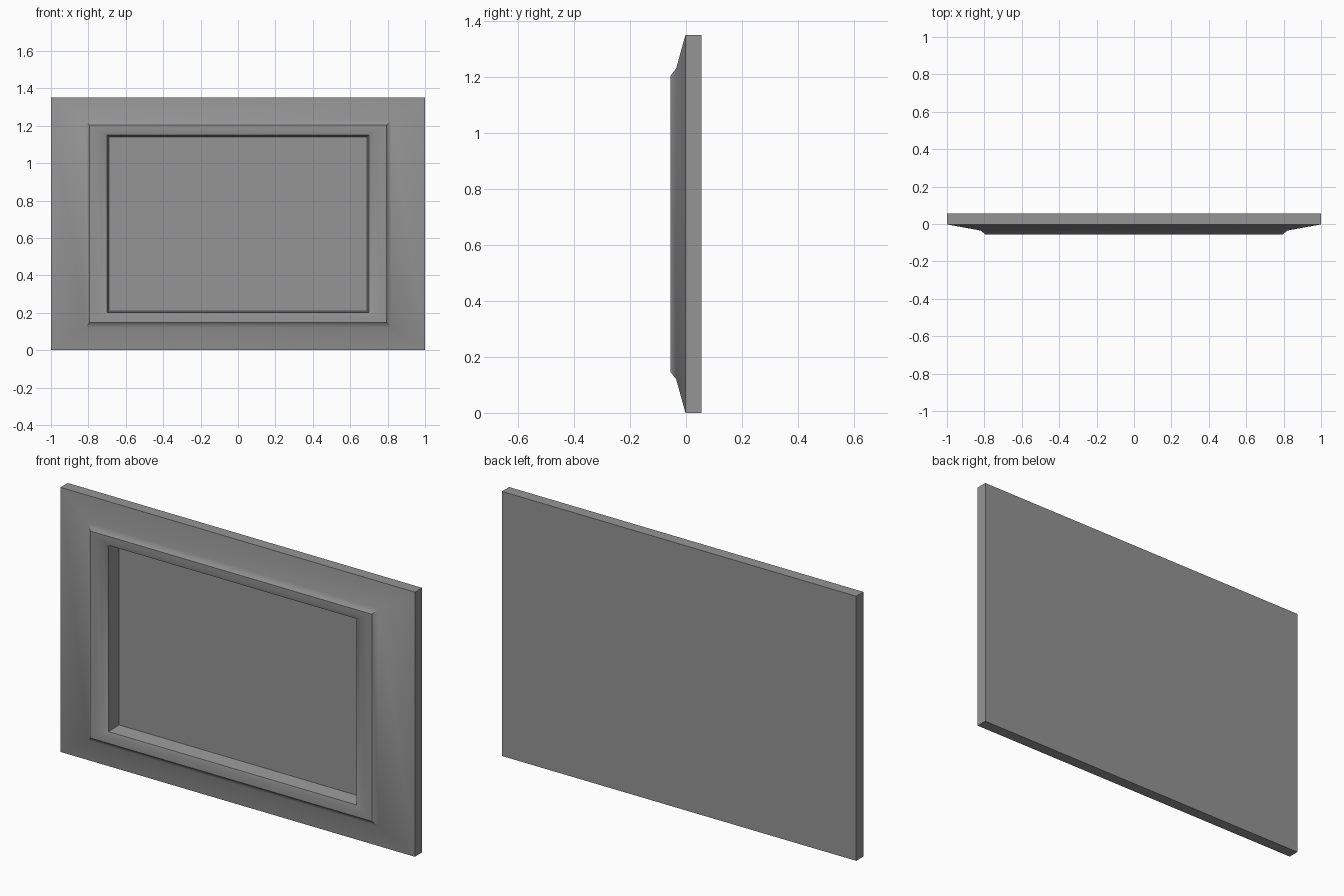
import bpy
import bmesh

# Remove the default cube only
cube = bpy.data.objects.get("Cube")
if cube:
    bpy.data.objects.remove(cube, do_unlink=True)

HEIGHT = 1.35

# Single plain grey finish
grey = bpy.data.materials.new("plain grey")
grey.use_nodes = True
colour = (0.3, 0.3, 0.3, 1.0)
grey.diffuse_color = colour
grey.node_tree.nodes["Principled BSDF"].inputs["Base Color"].default_value = colour

# Moulding profile from back edge to recessed panel: x inset, z inset, depth
profile = [
    (0.0, 0.0, 0.056),       # back edge
    (0.0, 0.0, -0.002),      # front edge of the slab
    (0.18, 0.12, -0.035),    # sloped outer frame
    (0.205, 0.147, -0.056),  # bevelled lip
    (0.235, 0.164, -0.055),  # rounded inner border
    (0.27, 0.184, -0.051),
    (0.30, 0.20, -0.044),
    (0.31, 0.21, 0.026),     # recess wall
]


def add_ring(bm, inset_x, inset_z, depth):
    x, low, high = 1 - inset_x, inset_z, HEIGHT - inset_z
    corners = ((-x, low), (x, low), (x, high), (-x, high))
    return [bm.verts.new((cx, depth, cz)) for cx, cz in corners]


# Bridge the nested rings, then cap the back and the recessed panel
bm = bmesh.new()
rings = [add_ring(bm, *step) for step in profile]
for a, b in zip(rings, rings[1:]):
    for i in range(4):
        j = (i + 1) % 4
        bm.faces.new((a[i], a[j], b[j], b[i]))
bm.faces.new(rings[0])
bm.faces.new(rings[-1])
bmesh.ops.recalc_face_normals(bm, faces=bm.faces)

mesh = bpy.data.meshes.new("framed_panel")
bm.to_mesh(mesh)
bm.free()
mesh.materials.append(grey)
panel = bpy.data.objects.new("framed_panel", mesh)
bpy.context.collection.objects.link(panel)

# Smooth the gentle slopes and keep the crisp edges
bpy.ops.object.select_all(action="DESELECT")
panel.select_set(True)
bpy.context.view_layer.objects.active = panel
bpy.ops.object.shade_smooth_by_angle(angle=0.52)
